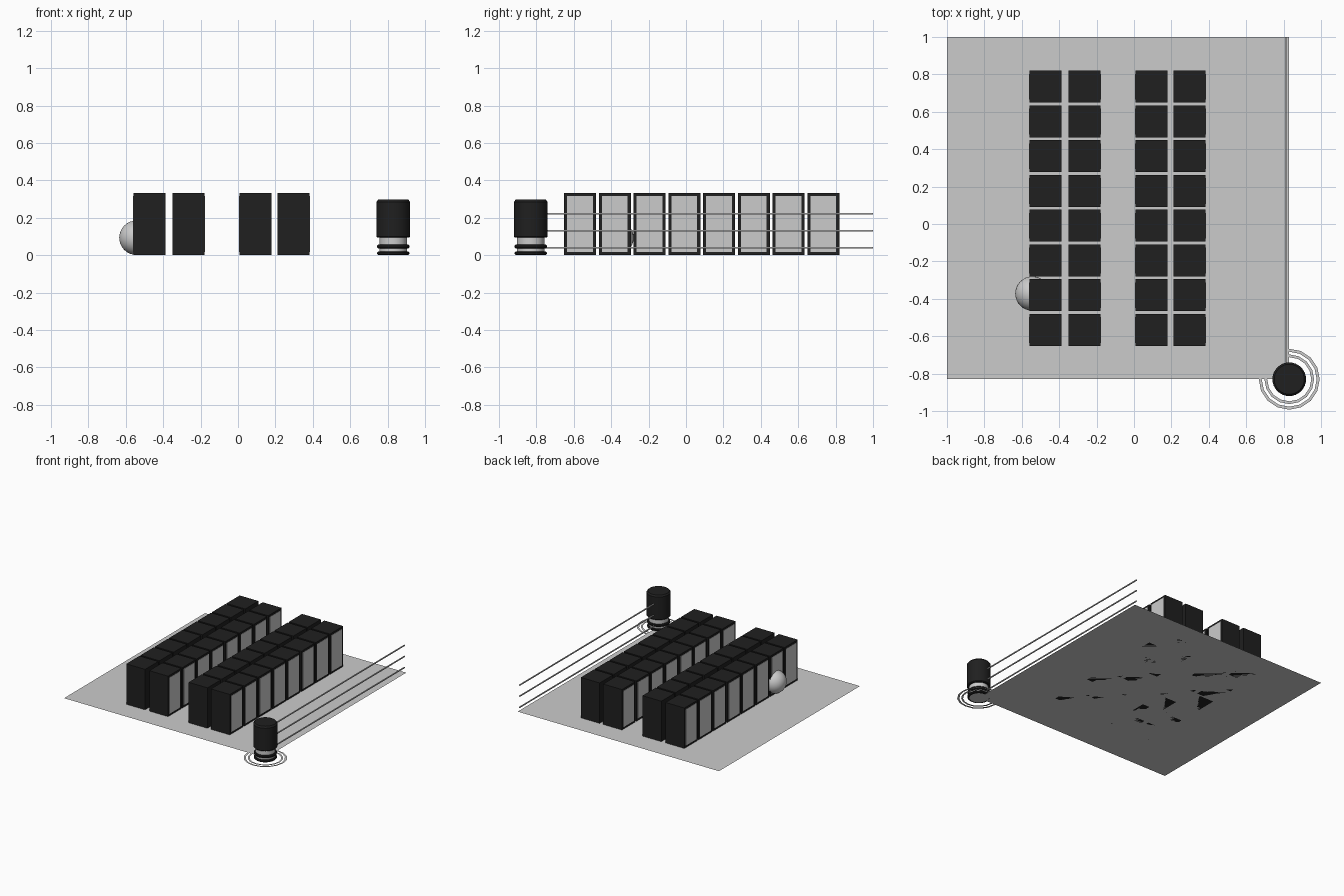
import bpy, bmesh, math

if "Cube" in bpy.data.objects:
    bpy.data.objects.remove(bpy.data.objects["Cube"])

black = bpy.data.materials.new("black")
black.diffuse_color = (0.014, 0.014, 0.014, 1)
black.use_nodes = True
black.node_tree.nodes["Principled BSDF"].inputs["Base Color"].default_value = black.diffuse_color


def finish(name, bm, mat=None, smooth=False):
    me = bpy.data.meshes.new(name)
    bm.to_mesh(me)
    bm.free()
    ob = bpy.data.objects.new(name, me)
    bpy.context.collection.objects.link(ob)
    if mat:
        me.materials.append(mat)
    if smooth:
        bpy.ops.object.select_all(action='DESELECT')
        ob.select_set(True)
        bpy.context.view_layer.objects.active = ob
        bpy.ops.object.shade_smooth_by_angle(angle=math.radians(35))
    return ob


def add_box(bm, lo, hi):
    vs = bmesh.ops.create_cube(bm, size=1)["verts"]
    for v in vs:
        for i in range(3):
            v.co[i] = lo[i] if v.co[i] < 0 else hi[i]


def lathe(name, profile, centre, mat=None, sides=32):
    """Spin (radius, z) points around a vertical axis."""
    bm = bmesh.new()
    rings = []
    for r, z in profile:
        if r == 0:
            rings.append([bm.verts.new((centre[0], centre[1], z))] * sides)
        else:
            rings.append([bm.verts.new((centre[0] + r * math.cos(2 * math.pi * k / sides),
                                        centre[1] + r * math.sin(2 * math.pi * k / sides), z))
                          for k in range(sides)])
    for a, b in zip(rings, rings[1:]):
        for k in range(sides):
            n = (k + 1) % sides
            bm.faces.new(list(dict.fromkeys((a[k], a[n], b[n], b[k]))))
    bmesh.ops.recalc_face_normals(bm, faces=bm.faces)
    return finish(name, bm, mat, True)


CORNER = (0.83, -0.83)

# floor sheet
bm = bmesh.new()
bm.faces.new([bm.verts.new(p) for p in ((-1, -0.83, 0.001), (0.83, -0.83, 0.001),
                                        (0.83, 1, 0.001), (-1, 1, 0.001))])
finish("floor", bm)

# cabinets in two back-to-back double rows, each with a pale door on its aisle side
W, H, PITCH, T = 0.171, 0.333, 0.1858, 0.002
for c, (x, side) in enumerate(((-0.559, -1), (-0.350, 1), (0.008, -1), (0.211, 1))):
    cab, door = bmesh.new(), bmesh.new()
    for i in range(8):
        y = -0.652 + i * PITCH
        add_box(cab, (x, y, 0.001), (x + W, y + W, H))
        face = x + W if side > 0 else x
        add_box(door, (face - T, y + 0.017, 0.018), (face + T, y + W - 0.017, H - 0.017))
    finish(f"cabinet_row_{c}", cab, black)
    finish(f"cabinet_doors_{c}", door)

# ball half sunk into the cabinet row
bm = bmesh.new()
bmesh.ops.create_uvsphere(bm, u_segments=32, v_segments=16, radius=0.092)
bmesh.ops.translate(bm, verts=bm.verts, vec=(-0.543, -0.372, 0.093))
finish("ball", bm, None, True)

# corner sensor: dark cap, pale neck, two dark collars
lathe("sensor_cap", [(0, 0.094), (0.085, 0.094), (0.09, 0.1), (0.09, 0.285),
                     (0.08, 0.297), (0, 0.297)], CORNER, black)
lathe("sensor_neck", [(0, 0.002), (0.073, 0.002), (0.073, 0.095), (0, 0.095)], CORNER)
for i, (z0, z1) in enumerate(((0.001, 0.019), (0.036, 0.056))):
    m = (z1 - z0) * 0.3
    lathe(f"sensor_collar_{i}", [(0.07, z0), (0.081, z0), (0.086, z0 + m), (0.086, z1 - m),
                                 (0.081, z1), (0.07, z1)], CORNER, black)

# flat ripple rings on the ground
for i, (r0, r1) in enumerate(((0.118, 0.133), (0.147, 0.163))):
    lathe(f"ground_ring_{i}", [(r0, 0), (r1, 0)], CORNER, sides=16)

# three thin beams running to the back edge
bm = bmesh.new()
for z in (0.04, 0.131, 0.222):
    add_box(bm, (0.810, -0.83, z - 0.004), (0.818, 1, z + 0.004))
finish("beams", bm)
